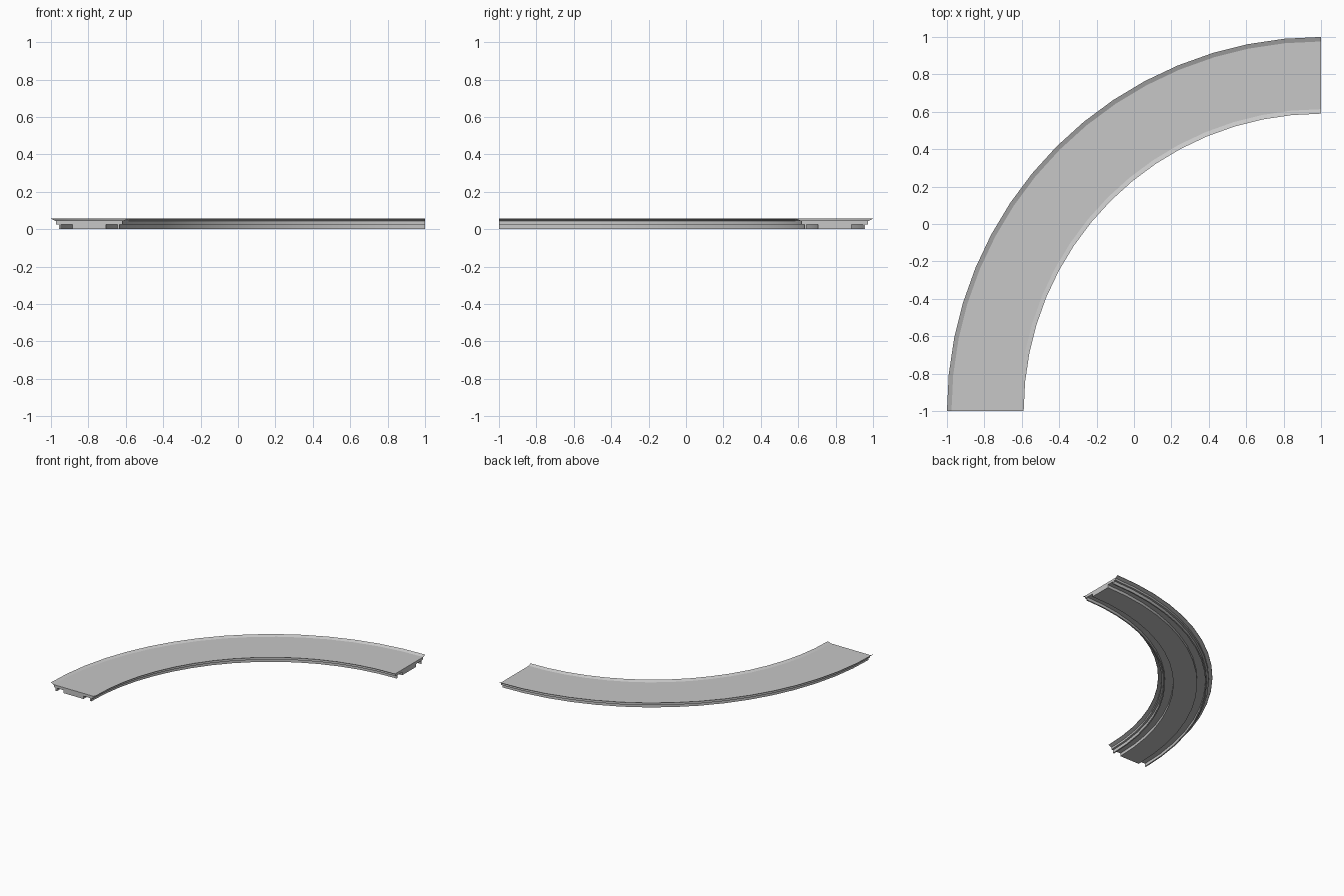
import bpy, bmesh, math

if "Cube" in bpy.data.objects:
    bpy.data.objects.remove(bpy.data.objects["Cube"], do_unlink=True)

CENTRE = (1, -1, 0)   # centre of the quarter turn
MID_R = 1.795         # radius of the track's middle line
SEGMENTS = 16

grey = bpy.data.materials.new("light grey")
grey.use_nodes = True
grey.diffuse_color = (0.57, 0.57, 0.57, 1)
grey.node_tree.nodes["Principled BSDF"].inputs["Base Color"].default_value = (0.57, 0.57, 0.57, 1)

# Half of the cross-section, as (distance from middle line, height), top to bottom:
# deck, flared lip, side wall, thin rail, central rib
half = [
    (0.181, 0.046), (0.205, 0.057), (0.204, 0.055), (0.178, 0.043),
    (0.178, 0.026), (0.162, 0.026), (0.162, 0.0), (0.152, 0.0),
    (0.152, 0.024), (0.09, 0.024), (0.09, 0.0),
]
profile = half + [(-d, z) for d, z in reversed(half)]

# Sweep the section through a quarter turn and close both ends
bm = bmesh.new()
verts = [bm.verts.new((CENTRE[0] - MID_R - d, CENTRE[1], z)) for d, z in profile]
edges = [bm.edges.new((v, verts[i - 1])) for i, v in enumerate(verts)]
bmesh.ops.spin(bm, geom=verts + edges, cent=CENTRE, axis=(0, 0, 1),
               angle=-math.pi / 2, steps=SEGMENTS)
bmesh.ops.holes_fill(bm, edges=[e for e in bm.edges if e.is_boundary], sides=0)
bmesh.ops.recalc_face_normals(bm, faces=bm.faces)

mesh = bpy.data.meshes.new("curved_track")
bm.to_mesh(mesh)
bm.free()
mesh.materials.append(grey)
track = bpy.data.objects.new("curved_track", mesh)
bpy.context.collection.objects.link(track)

# Smooth along the curve, sharp across the section
bpy.ops.object.select_all(action='DESELECT')
track.select_set(True)
bpy.context.view_layer.objects.active = track
bpy.ops.object.shade_smooth_by_angle(angle=math.radians(20))
